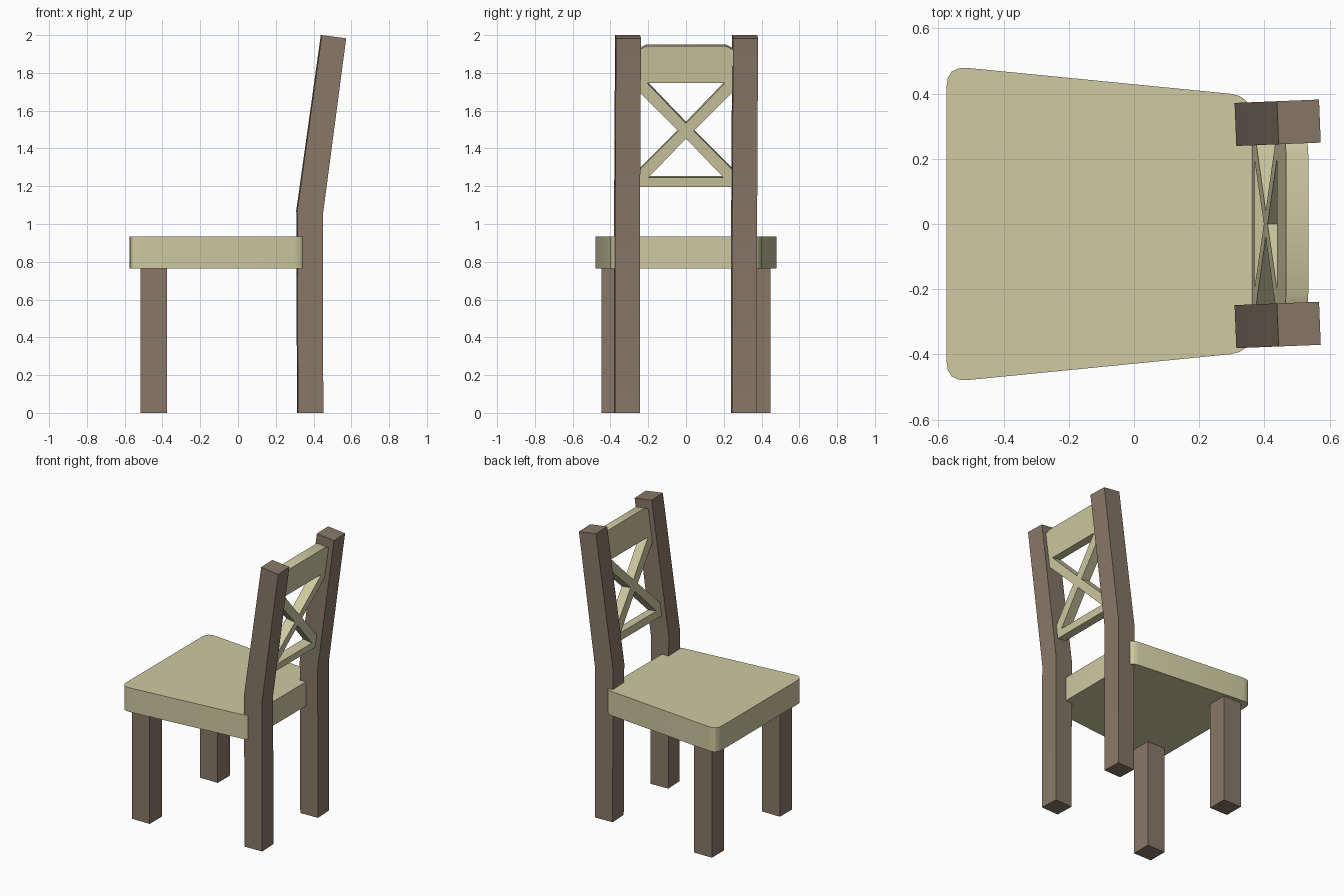
import bpy, bmesh, math

if "Cube" in bpy.data.objects:
    bpy.data.objects.remove(bpy.data.objects["Cube"])


def material(name, color):
    m = bpy.data.materials.new(name)
    m.diffuse_color = color
    m.use_nodes = True
    m.node_tree.nodes["Principled BSDF"].inputs["Base Color"].default_value = m.diffuse_color
    return m


PALE = material("pale_wood", (0.62, 0.59, 0.36, 1))
BROWN = material("brown_wood", (0.25, 0.19, 0.14, 1))


def prism(name, profile, place, lo, hi, mat):
    """Closed prism: place(u, v, d) puts a profile point at depth d."""
    bm = bmesh.new()
    rings = [[bm.verts.new(place(u, v, d)) for u, v in profile] for d in (lo, hi)]
    bm.faces.new(rings[0])
    bm.faces.new(rings[1])
    n = len(profile)
    for i in range(n):
        j = (i + 1) % n
        bm.faces.new((rings[0][i], rings[0][j], rings[1][j], rings[1][i]))
    bmesh.ops.recalc_face_normals(bm, faces=bm.faces)
    me = bpy.data.meshes.new(name)
    bm.to_mesh(me)
    bm.free()
    me.materials.append(mat)
    ob = bpy.data.objects.new(name, me)
    bpy.context.collection.objects.link(ob)
    bpy.ops.object.select_all(action='DESELECT')
    ob.select_set(True)
    bpy.context.view_layer.objects.active = ob
    bpy.ops.object.shade_smooth_by_angle(angle=math.radians(30))
    return ob


def rounded(corners, r, steps):
    """Round every corner of a polygon with a quadratic arc."""
    out = []
    for i, (x, y) in enumerate(corners):
        ends = []
        for k in (i - 1, (i + 1) % len(corners)):
            dx, dy = corners[k][0] - x, corners[k][1] - y
            f = r / math.hypot(dx, dy)
            ends.append((x + dx * f, y + dy * f))
        a, b = ends
        for s in range(steps + 1):
            t = s / steps
            w = ((1 - t) ** 2, 2 * t * (1 - t), t * t)
            out.append((w[0] * a[0] + w[1] * x + w[2] * b[0],
                        w[0] * a[1] + w[1] * y + w[2] * b[1]))
    return out


# Seat: tapered slab with rounded vertical corners
seat = rounded([(-0.575, -0.485), (0.36, -0.393), (0.36, 0.393), (-0.575, 0.485)], 0.065, 4)
prism("seat", seat, lambda u, v, d: (u, v, d), 0.765, 0.935, PALE)

# Front legs
foot = [(-0.515, 0.31), (-0.375, 0.31), (-0.375, 0.447), (-0.515, 0.447)]
for side, s in (("right", -1), ("left", 1)):
    prism(f"front_leg_{side}", foot, lambda u, v, d: (u, s * v, d), 0, 0.775, BROWN)

# Back legs: bent posts, turned slightly about z
post = [(0.315, 0), (0.449, 0), (0.447, 1.05), (0.57, 1.983), (0.441, 2.0), (0.311, 1.07)]
for side, yc in (("right", -0.312), ("left", 0.308)):
    prism(f"back_leg_{side}", post,
          lambda u, v, d: (u - 0.04 * d, yc + d + 0.04 * (u - 0.38), v),
          -0.066, 0.066, BROWN)


# Backrest parts follow the lean of the posts
def lean(u, v, d):
    return (0.378 + 0.14 * (v - 1.07) + d, u, v - 0.14 * d)


T = 0.034
prism("top_rail", [(-0.255, 1.75), (0.255, 1.75), (0.255, 1.925), (0.21, 1.946),
                   (-0.21, 1.946), (-0.255, 1.925)], lean, -T, T, PALE)
prism("bottom_rail", [(-0.255, 1.2), (0.255, 1.2), (0.255, 1.25), (-0.255, 1.25)],
      lean, -T, T, PALE)

# Crossed brace: one arm mirrored into four
arm = [(0, 0.04), (0.205, 0.253), (0.255, 0.253), (0.255, 0.215), (0.04, 0)]
cross = arm + [(u, -v) for u, v in arm[-2::-1]]
cross += [(-u, v) for u, v in cross[-2:0:-1]]
prism("cross_brace", [(u, 1.497 + v) for u, v in cross], lean, -T, T, PALE)
